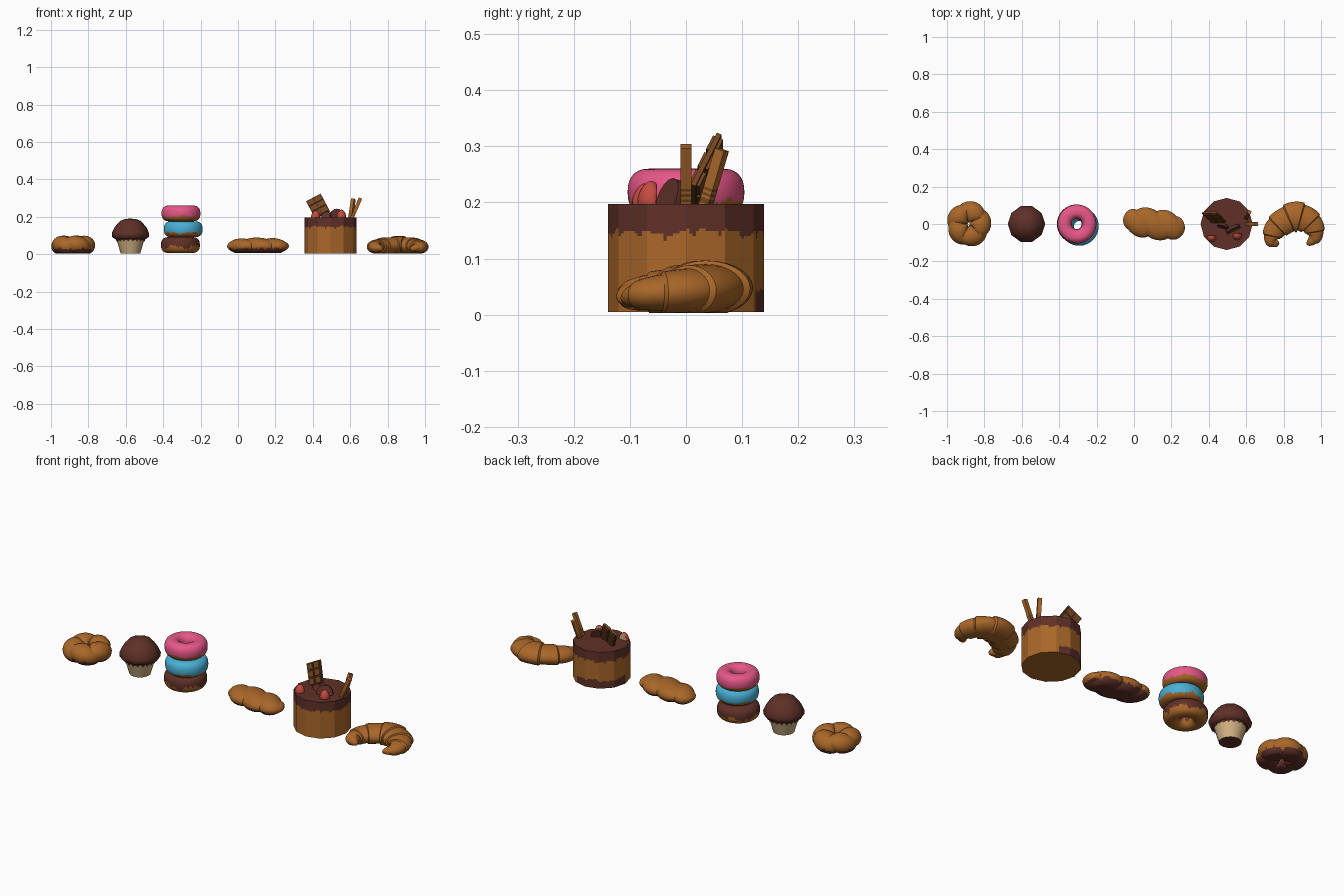
import bpy, bmesh, math
from math import sin, cos, pi, tau
from mathutils import Vector, Matrix, Euler

if "Cube" in bpy.data.objects:
    bpy.data.objects.remove(bpy.data.objects["Cube"])


def mat(name, r, g, b):
    m = bpy.data.materials.new(name)
    m.diffuse_color = (r, g, b, 1)
    m.use_nodes = True
    m.node_tree.nodes["Principled BSDF"].inputs["Base Color"].default_value = m.diffuse_color
    return m


BREAD = mat("baked_brown", 0.40, 0.135, 0.022)
CHOC = mat("chocolate", 0.115, 0.030, 0.021)
PINK = mat("pink_icing", 0.80, 0.095, 0.25)
BLUE = mat("blue_icing", 0.065, 0.43, 0.66)
CREAM = mat("cream_paper", 0.62, 0.44, 0.22)
RED = mat("strawberry_red", 0.55, 0.07, 0.05)
MILK = mat("milk_chocolate", 0.17, 0.06, 0.013)


def finish(name, bm, mats, rule=None, angle=40):
    bmesh.ops.remove_doubles(bm, verts=bm.verts, dist=1e-5)
    bmesh.ops.recalc_face_normals(bm, faces=bm.faces)
    if rule:
        for f in bm.faces:
            f.material_index = rule(f.calc_center_median(), f.normal)
    me = bpy.data.meshes.new(name)
    bm.to_mesh(me)
    bm.free()
    for m in mats:
        me.materials.append(m)
    me.shade_smooth()
    me.set_sharp_from_angle(angle=math.radians(angle))
    ob = bpy.data.objects.new(name, me)
    bpy.context.collection.objects.link(ob)
    return ob


def surf(name, fn, nu, nv, mats, rule=None, ring=False, angle=40):
    """Grid surface fn(u, v), closed in v, and closed in u if ring."""
    bm = bmesh.new()
    n = nu if ring else nu + 1
    rows = [[bm.verts.new(fn(i / nu, j / nv)) for j in range(nv)] for i in range(n)]
    for i in range(nu):
        a, b = rows[i], rows[(i + 1) % n]
        for j in range(nv):
            k = (j + 1) % nv
            bm.faces.new((a[j], a[k], b[k], b[j]))
    if not ring:
        for r in (rows[0], rows[-1]):
            if (r[0].co - r[nv // 2].co).length > 1e-4:
                bm.faces.new(r)
    return finish(name, bm, mats, rule, angle)


def along(pts, u):
    t = min(u * (len(pts) - 1), len(pts) - 1.0001)
    i = int(t)
    return Vector(pts[i]).lerp(Vector(pts[i + 1]), t - i)


def smooth_along(pts, u):
    n = len(pts)
    t = min(u * (n - 1), n - 1.0001)
    i = int(t)
    f = t - i
    p = [Vector(pts[max(0, min(n - 1, i + k))]) for k in (-1, 0, 1, 2)]
    return 0.5 * (2 * p[1] + (p[2] - p[0]) * f + (2 * p[0] - 5 * p[1] + 4 * p[2] - p[3]) * f * f
                  + (3 * p[1] - p[0] - 3 * p[2] + p[3]) * f ** 3)


def revolve(name, cx, cy, prof, sides, nu, nv, mats, rule=None, angle=40):
    """Many-sided revolved profile of (radius, z) points."""
    def fn(u, v):
        r, z = along(prof, u)
        a = v * tau
        step = tau / sides
        r *= cos(step / 2) / cos(a % step - step / 2)
        return (cx + r * cos(a), cy + r * sin(a), z)
    return surf(name, fn, nu, nv, mats, rule, angle=angle)


def wave(a, k=1.0):
    return k * (0.5 * sin(5 * a) + 0.3 * sin(11 * a + 1) + 0.25 * sin(23 * a + 2))


# Knotted bun with five lobes and a chocolate base
def bun(u, v):
    a, b = u * tau, v * tau
    lobe = abs(cos(2.5 * a + 0.6 * sin(b) - 0.3)) ** 0.6
    r = 0.044 + 0.014 * lobe
    R = 0.062 + r * cos(b)
    return (-0.883 + R * cos(a), R * sin(a) * 1.02, max(0.005, 0.047 + (0.040 + 0.012 * lobe) * sin(b)))


surf("knotted_bun", bun, 100, 32, [BREAD, CHOC],
     lambda c, n: int(c.z < 0.028 + wave(math.atan2(c.y, c.x + 0.883), 0.008)), ring=True)

# Muffin cup and dome
revolve("muffin_cup", -0.575, 0, [(0, 0.003), (0.052, 0.003), (0.077, 0.088), (0, 0.088)], 20, 12, 40,
        [CREAM, CHOC], lambda c, n: int(n.z < -0.8))
revolve("muffin_top", -0.575, 0,
        [(0, 0.078), (0.078, 0.078), (0.098, 0.092), (0.100, 0.112), (0.085, 0.145),
         (0.055, 0.178), (0.028, 0.189), (0, 0.190)], 10, 7, 20, [CHOC], angle=60)


# Zigzag dome rim hanging over the paper cup
def rim(u, v):
    a = v * tau
    drop = 0.013 if round(v * 40) % 2 else 0
    r, z = along([(0.080, 0.084), (0.077, 0.080 - drop), (0.070, 0.084)], u)
    return (-0.575 + r * cos(a), r * sin(a), z)


surf("muffin_rim", rim, 2, 40, [CHOC])


# Stack of three iced doughnuts
def doughnut(name, x, y, z, icing, line, amp):
    def pw(t):
        return math.copysign(abs(t) ** 0.85, t)

    def fn(u, v):
        a, b = u * tau, v * tau
        R = 0.066 + 0.038 * pw(cos(b))
        return (x + R * cos(a), y + R * sin(a), z + 0.042 * pw(sin(b)))
    surf(name, fn, 96, 40, [BREAD, icing],
         lambda c, n: int(c.z - z > line + wave(math.atan2(c.y - y, c.x - x) + z * 20, amp)), ring=True)


doughnut("bottom_doughnut", -0.308, 0.0, 0.049, CHOC, -0.010, 0.016)
doughnut("middle_doughnut", -0.293, -0.012, 0.134, BLUE, -0.020, 0.009)
doughnut("top_doughnut", -0.305, 0.0, 0.218, PINK, -0.016, 0.007)


# Twisted pastry with diagonal folds and a chocolate base
def twist(u, v):
    t, b = -cos(u * pi), v * tau
    e = max(0, 1 - abs(t) ** 3.2) ** 0.5
    lobe = abs(cos(pi * (1.55 * t + 0.28 * cos(b)) + 0.25)) ** 0.6
    k = e * (0.80 + 0.20 * lobe)
    x = 0.107 + 0.165 * t
    return (x, -0.02 * t + 0.084 * k * cos(b), max(0.006, 0.043 + 0.046 * k * sin(b)))


surf("twisted_pastry", twist, 90, 40, [BREAD, CHOC],
     lambda c, n: int(c.z < 0.030 + wave(c.x * 14, 0.008)))


# Croissant: tapered stepped roll along a bent spine
SPINE = [(0.775, -0.112), (0.738, -0.085), (0.765, -0.015), (0.862, 0.038),
         (0.945, 0.005), (0.968, -0.065), (0.925, -0.112)]


def croissant(u, v):
    p = smooth_along(SPINE, u)
    d = smooth_along(SPINE, min(1, u + 0.01)) - smooth_along(SPINE, max(0, u - 0.01))
    d.normalize()
    b = v * tau
    s = abs(2 * u - 1)
    fold = 1 - ((s * 4.5 + 0.5) % 1)
    k = max(0, 1 - s ** 2.6) ** 0.5 * (0.90 + 0.13 * (1 - fold))
    w = (0.026 + 0.058 * (1 - s) ** 0.75) * k
    h = (0.026 + 0.024 * (1 - s) ** 0.6) * k
    n = Vector((-d.y, d.x))
    q = p + n * w * cos(b)
    base = 0.026 + 0.022 * (1 - s) ** 0.6
    return (q.x, q.y, max(0.003, base + h * sin(b)))


surf("croissant", croissant, 120, 28, [BREAD])

# Twelve-sided cake with dripping glaze
CX = 0.495


def cake_rule(c, n):
    a = math.atan2(c.y, c.x - CX)
    if n.z > 0.5:
        return 1
    if n.z < -0.5:
        return 0
    drip = 0.148 + wave(a, 0.007) - 0.012 * max(0, sin(17 * a)) ** 6
    back_band = a > 1.15 and c.z < 0.045 + wave(a + 1, 0.009)
    return int(c.z > drip or back_band)


revolve("cake", CX, 0, [(0, 0.005), (0.139, 0.005), (0.139, 0.197), (0, 0.197)], 12, 132, 144,
        [BREAD, CHOC], cake_rule, angle=25)

# Chocolate bar with raised squares
bm = bmesh.new()


def block(x, y, z, sx, sy, sz):
    bmesh.ops.create_cube(bm, size=1, matrix=Matrix.Translation((x, y, z)) @ Matrix.Diagonal((sx, sy, sz, 1)))


block(0, 0, 0, 0.088, 0.009, 0.114)
for i in range(2):
    for j in range(3):
        block(-0.021 + 0.042 * i, 0, -0.037 + 0.037 * j, 0.034, 0.020, 0.030)
bar = finish("chocolate_bar", bm, [CHOC, MILK], lambda c, n: int(abs(c.y) > 0.0046 or n.y == 0))
bar.location = (0.428, 0.036, 0.256)
bar.rotation_euler = Euler((-0.42, -0.49, 0))


# Wafer sticks with thin darker bands near the base
def stick(name, p0, p1):
    p0, p1 = Vector(p0), Vector(p1)
    q = (p1 - p0).to_track_quat('Z', 'Y')
    L = (p1 - p0).length

    def fn(u, v):
        a = v * tau + pi / 4
        r = 0.0135
        return p0 + q @ Vector((r * cos(a), r * sin(a), u * L))
    surf(name, fn, 24, 4, [BREAD, MILK],
         lambda c, n: int((c - p0).length < 0.05 and int((c - p0).length / L * 24) % 2 == 0))


stick("wafer_stick_right", (0.605, 0, 0.185), (0.655, 0, 0.300))
stick("wafer_stick_back", (0.600, 0.032, 0.185), (0.617, 0.064, 0.294))


# Upright chocolate biscuits pressed into the glaze
def biscuit(name, loc, rot, r, t):
    b = bmesh.new()
    bmesh.ops.create_cone(b, cap_ends=True, segments=16, radius1=r, radius2=r, depth=t)
    ob = finish(name, b, [CHOC])
    ob.location, ob.rotation_euler = loc, rot


biscuit("biscuit_right", (0.530, -0.028, 0.203), (1.25, 0, 0.45), 0.040, 0.016)
biscuit("biscuit_left", (0.475, -0.015, 0.198), (1.1, 0, -0.3), 0.030, 0.014)


# Strawberry halves, with the cut side facing back
def strawberry(name, x, y, z):
    def fn(u, v):
        t, a = u * pi, v * tau
        r = 0.024 * sin(t) * (1 - 0.2 * cos(t))
        return (x + r * cos(a), min(y + 0.010, y + r * sin(a)), z - 0.030 * cos(t) * -1)
    surf(name, fn, 14, 20, [RED, CREAM], lambda c, n: int(n.y > 0.95))


strawberry("strawberry_left", 0.415, -0.072, 0.204)
strawberry("strawberry_right", 0.553, -0.062, 0.208)
